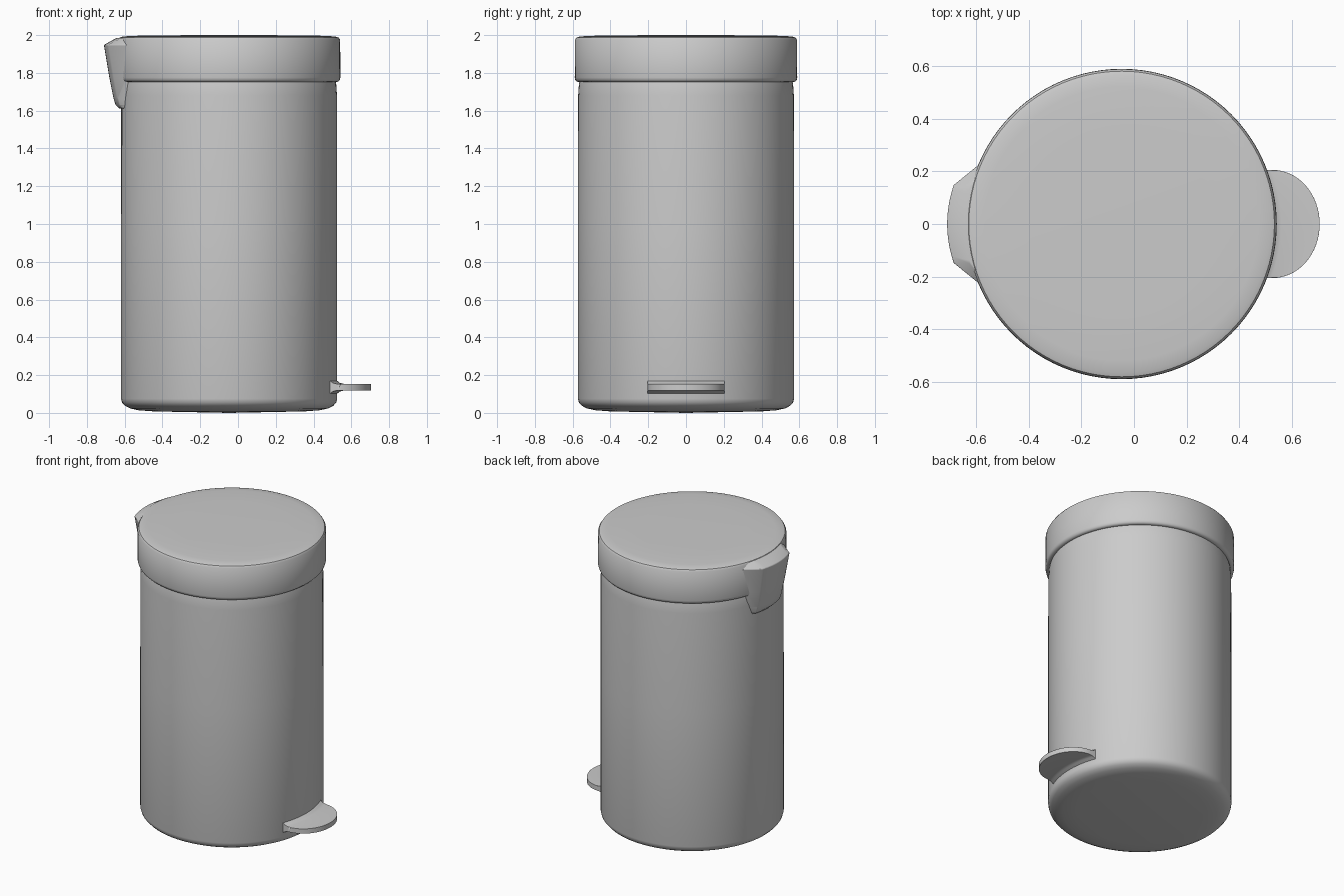
import bpy, bmesh, math

if "Cube" in bpy.data.objects:
    bpy.data.objects.remove(bpy.data.objects["Cube"])

CX = -0.047   # axis of the can
BODY_R = 0.572


def finish(name, bm, bevel=0.0, angle=35):
    bmesh.ops.remove_doubles(bm, verts=bm.verts, dist=1e-5)
    bmesh.ops.recalc_face_normals(bm, faces=bm.faces)
    me = bpy.data.meshes.new(name)
    bm.to_mesh(me)
    bm.free()
    ob = bpy.data.objects.new(name, me)
    bpy.context.collection.objects.link(ob)
    if bevel:
        m = ob.modifiers.new("soft_edges", 'BEVEL')
        m.width, m.segments = bevel, 2
        m.limit_method, m.angle_limit = 'ANGLE', math.radians(40)
    bpy.ops.object.select_all(action='DESELECT')
    ob.select_set(True)
    bpy.context.view_layer.objects.active = ob
    bpy.ops.object.shade_smooth_by_angle(angle=math.radians(angle))
    return ob


def lathe(name, profile, steps=96):
    """Spin a (radius, z) profile about the can axis."""
    bm = bmesh.new()
    vs = [bm.verts.new((CX + r, 0, z)) for r, z in profile]
    es = [bm.edges.new(p) for p in zip(vs, vs[1:])]
    bmesh.ops.spin(bm, geom=vs + es, cent=(CX, 0, 0), axis=(0, 0, 1),
                   angle=2 * math.pi, steps=steps, use_merge=True)
    return finish(name, bm)


def loft(name, sections, bevel):
    """Skin closed rings of equal length and cap both ends."""
    bm = bmesh.new()
    rings = [[bm.verts.new(p) for p in s] for s in sections]
    n = len(rings[0])
    for a, b in zip(rings, rings[1:]):
        for i in range(n):
            j = (i + 1) % n
            bm.faces.new((a[i], a[j], b[j], b[i]))
    bm.faces.new(rings[0])
    bm.faces.new(rings[-1])
    return finish(name, bm, bevel)


# Body with rounded foot, slightly drawn in at the neck
lathe("bin_body", [(0, 0.0), (0.40, 0.008), (0.48, 0.014), (0.525, 0.024),
                   (0.552, 0.038), (0.567, 0.055), (BODY_R, 0.075),
                   (BODY_R, 1.0), (0.571, 1.68), (0.567, 1.74),
                   (0.56, 1.77), (0, 1.77)])

# Lid with a shallow dome and a rolled lower lip
lathe("lid", [(0, 2.0), (0.35, 1.999), (0.52, 1.996), (0.565, 1.992),
              (0.58, 1.987), (0.588, 1.975), (0.589, 1.775), (0.586, 1.762),
              (0.578, 1.754), (0.568, 1.752), (0.5, 1.754)])


# Hinge cover: z, outer middle x, corner x, corner y, root x, root y
def hinge_ring(z, xm, xc, yc, xr, yr):
    arc = [(xm + (xc - xm) * (k / 6) ** 2, yc * k / 6, z) for k in range(-6, 7)]
    return [(-0.52, -yr, z), (xr, -yr, z)] + arc + [(xr, yr, z), (-0.52, yr, z)]


loft("hinge_cover", [hinge_ring(*s) for s in (
    (1.612, -0.630, -0.612, 0.125, -0.59, 0.145),
    (1.630, -0.648, -0.627, 0.130, -0.59, 0.150),
    (1.665, -0.659, -0.637, 0.131, -0.59, 0.162),
    (1.780, -0.682, -0.658, 0.138, -0.59, 0.195),
    (1.948, -0.710, -0.685, 0.148, -0.59, 0.225),
    (1.984, -0.645, -0.620, 0.150, -0.58, 0.205))], 0.004)


# Foot pedal: sections across y, flared where it meets the body
def pedal_ring(t):
    y = 0.205 * math.sin(t)
    xb = CX + math.sqrt(BODY_R ** 2 - y * y)
    xe = 0.527 + 0.178 * math.cos(t)
    top = [(-0.03, 0.178), (0.0, 0.170), (0.014, 0.159), (0.034, 0.154)]
    pts = [(xb + d, z) for d, z in top] + [(xe, 0.152), (xe, 0.119)]
    pts += [(xb + d, 0.272 - z) for d, z in reversed(top)]
    return [(x, y, z) for x, z in pts]


loft("foot_pedal", [pedal_ring(math.pi * (k / 32 - 0.5)) for k in range(33)], 0.003)
